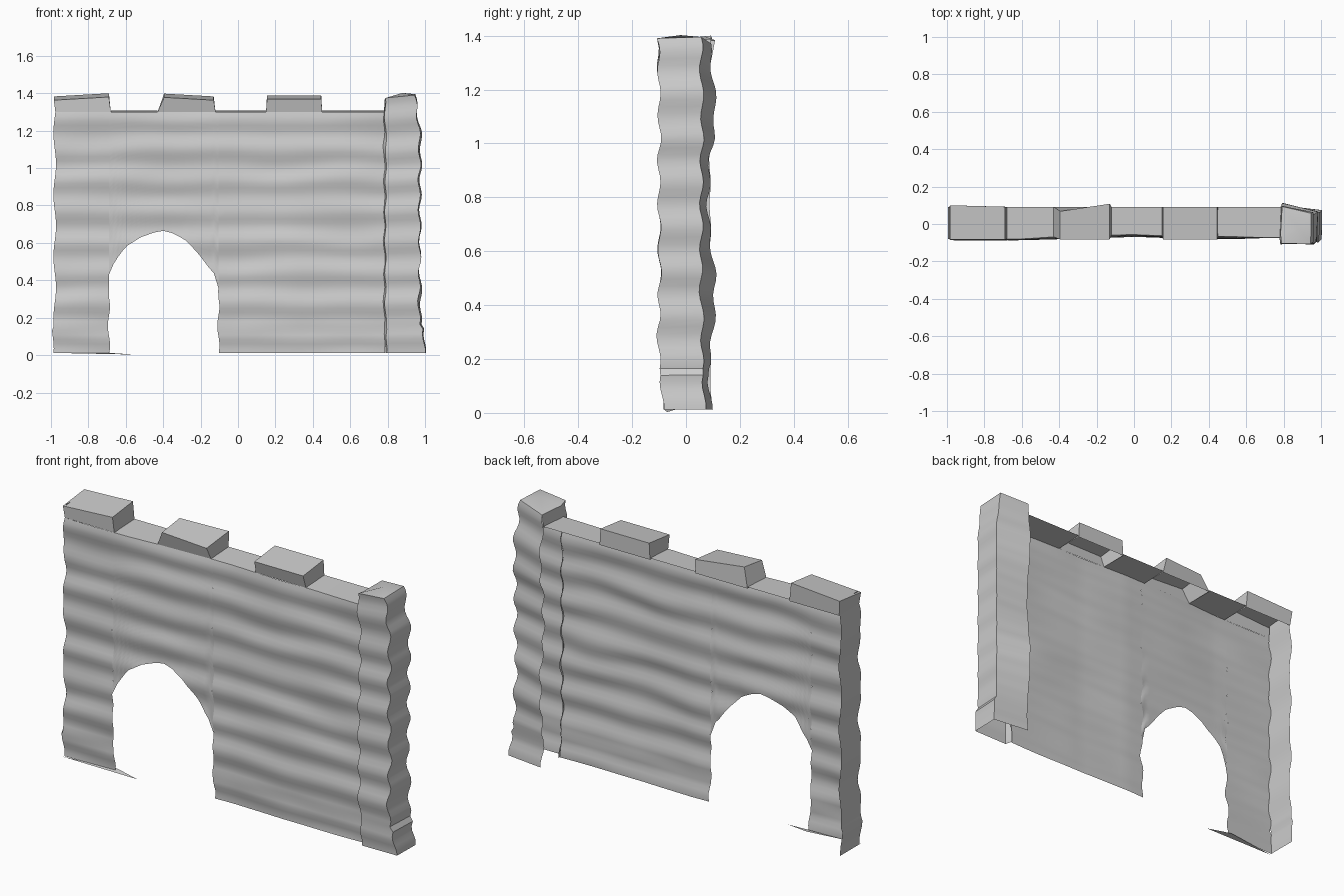
import bpy, bmesh, math
from mathutils import Vector, noise

if "Cube" in bpy.data.objects:
    bpy.data.objects.remove(bpy.data.objects["Cube"])

TOP, LOW = 1.30, 0.012


def lerp(a, b, t):
    return a + (b - a) * t


def curve(points, v):
    """Piecewise linear lookup through (position, value) pairs."""
    for (a, fa), (b, fb) in zip(points, points[1:]):
        if v <= b:
            return lerp(fa, fb, max(0, (v - a) / (b - a)))
    return points[-1][1]


def course(x, z):
    """Uneven horizontal stone courses."""
    n = noise.noise(Vector((x * 2.5, 3.1, z * 5)))
    wave = 0.007 * math.sin(2 * math.pi * z / 0.165 + 0.8 * n + 0.6)
    return wave + 0.008 * n + (0.008 if z < 0.155 else 0)


def face_y(x, z):
    base = curve([(-1, -.078), (-.6, -.078), (-.35, -.07), (0, -.058),
                  (.3, -.07), (.8, -.065)], x)
    return base + course(x, z)


def grid(bm, fn, nu, nv):
    """Open sheet from a function of two 0..1 parameters."""
    v = [[bm.verts.new(fn(i / nu, j / nv)) for j in range(nv + 1)]
         for i in range(nu + 1)]
    for i in range(nu):
        for j in range(nv):
            bm.faces.new((v[i][j], v[i + 1][j], v[i + 1][j + 1], v[i][j + 1]))


def finish(bm, name, angle=35):
    bmesh.ops.remove_doubles(bm, verts=bm.verts, dist=0.0005)
    me = bpy.data.meshes.new(name)
    bm.to_mesh(me)
    bm.free()
    ob = bpy.data.objects.new(name, me)
    bpy.context.collection.objects.link(ob)
    bpy.ops.object.select_all(action='DESELECT')
    ob.select_set(True)
    bpy.context.view_layer.objects.active = ob
    bpy.ops.object.shade_smooth_by_angle(angle=math.radians(angle))
    return ob


# Front wall sheet: left of, above and right of the arched gateway
ARCH = [(-.69, .43), (-.66, .50), (-.60, .58), (-.52, .63), (-.45, .655),
        (-.40, .665), (-.35, .652), (-.28, .615), (-.21, .54),
        (-.15, .46), (-.12, .43), (-.105, .36)]


def jamb(x, z):
    return x + 0.006 * math.sin(z * 30) * max(0, min(1, (.36 - z) * 10))


def end_x(z):
    return -.98 + 0.007 * math.sin(z * 19 + 1) - (.012 if z < .155 else 0)


def left_panel(u, v):
    z = lerp(LOW, TOP, v)
    x = lerp(end_x(z), jamb(-.69, z), u)
    return x, face_y(x, z), z


def arch_panel(u, v):
    x = lerp(-.69, -.105, u)
    z = lerp(curve(ARCH, x), TOP, v)
    return x, face_y(x, z), z


def right_panel(u, v):
    z = lerp(LOW, TOP, v)
    x = lerp(jamb(-.105, z), .785, u)
    return x, face_y(x, z), z


bm = bmesh.new()
grid(bm, left_panel, 8, 54)
grid(bm, arch_panel, 24, 36)
grid(bm, right_panel, 24, 54)
finish(bm, "front_wall")

# Left end wall
bm = bmesh.new()


def left_end(u, v):
    z = lerp(LOW, 1.37, v)
    x = end_x(z)
    return x, lerp(.09 + .4 * course(4, z), face_y(x, z), u), z


grid(bm, left_end, 2, 54)
finish(bm, "left_end_wall")

# Ledges between the merlons
bm = bmesh.new()
for a, b in ((-.68, -.43), (-.12, .15), (.45, .785)):
    grid(bm, lambda u, v: (lerp(a, b, u), lerp(face_y(lerp(a, b, u), TOP), .092, v),
                           TOP + .008 * v), 6, 1)
finish(bm, "wall_ledges")


# Merlons: (bottom left/right), (top left/right), (top heights), (back depths)
def merlon(name, bottom, top, heights, backs):
    bm = bmesh.new()
    lo, hi = [], []
    for k in (0, 1):
        for back in (False, True):
            x = bottom[k]
            lo.append(bm.verts.new((x, .092 if back else face_y(x, TOP), TOP)))
            hi.append(bm.verts.new((top[k], backs[k] if back else -.082,
                                    heights[k] + (.008 if back else -.012))))
    ring = (0, 2, 3, 1)
    for a, b in zip(ring, ring[1:] + ring[:1]):
        bm.faces.new((lo[a], lo[b], hi[b], hi[a]))
    bm.faces.new([hi[i] for i in ring])
    finish(bm, name, 20)


merlon("merlon_left", (end_x(TOP), -.68), (-.985, -.69), (1.375, 1.392), (.10, .092))
merlon("merlon_middle", (-.43, -.12), (-.395, -.13), (1.39, 1.375), (.068, .108))
merlon("merlon_right", (.15, .45), (.155, .445), (1.38, 1.38), (.092, .092))

# Corner pillar, open towards the inside of the wall
SECTION = [(.78, -.055), (.788, -.098), (.972, -.098), (.978, .06), (.79, .095)]
bm = bmesh.new()


def pillar_point(k, z):
    x, y = SECTION[k]
    c = course(k * .9, z)
    if k in (2, 3):
        x += c + (.014 if z < .155 else 0) - max(0, z - 1.2) * .14
    else:
        x += .6 * c
    y += c + (-.06 * max(0, z - 1.25) if k < 3 else 0)
    if k == 4:
        y += .012 * math.sin(z * 9 - 2.5)
    return Vector((x, y, z))


for k in range(4):
    def side(u, v):
        tops = (1.365, 1.375, 1.39, 1.395, 1.37)
        a = pillar_point(k, lerp(LOW, tops[k], v))
        b = pillar_point(k + 1, lerp(LOW, tops[k + 1], v))
        return a.lerp(b, u)
    grid(bm, side, 1, 54)

# Pillar cap and the exposed inner side above the ledge
rim = [bm.verts.new(pillar_point(k, z)) for k, z in
       enumerate((1.365, 1.375, 1.39, 1.395, 1.37))]
peak = bm.verts.new((.88, -.02, 1.402))
for k in range(5):
    bm.faces.new((rim[k], rim[(k + 1) % 5], peak))
foot = [bm.verts.new(pillar_point(k, TOP)) for k in (0, 4)]
bm.faces.new((rim[0], rim[4], foot[1], foot[0]))
bmesh.ops.recalc_face_normals(bm, faces=bm.faces)
finish(bm, "corner_pillar")

# Thin threshold sliver at the foot of the gateway
bm = bmesh.new()
bm.faces.new([bm.verts.new(p) for p in
              ((-.99, -.08, LOW), (-.55, -.07, .003), (-.69, -.04, LOW))])
finish(bm, "threshold")
